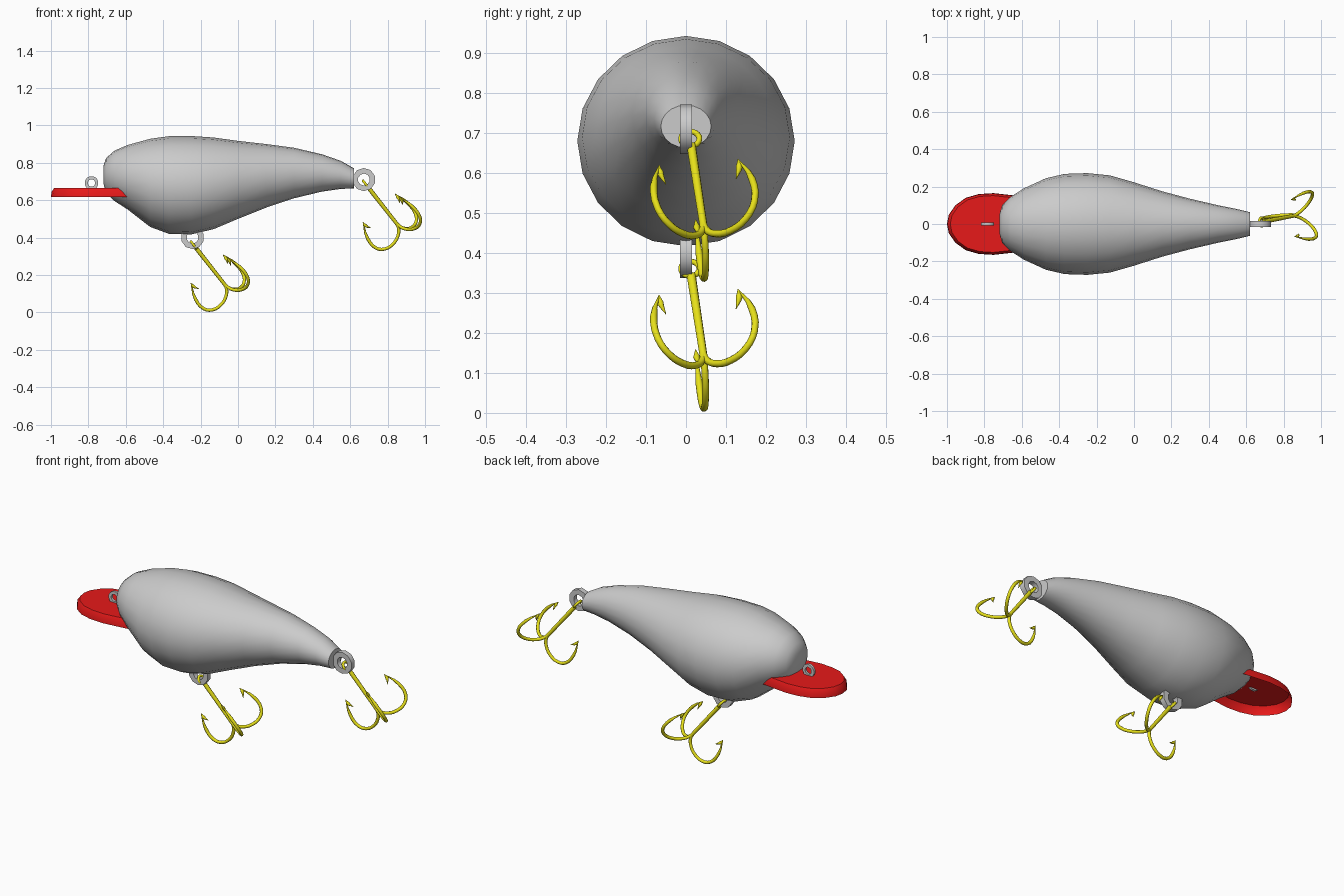
import bpy, bmesh, math
from mathutils import Vector

if "Cube" in bpy.data.objects:
    bpy.data.objects.remove(bpy.data.objects["Cube"])


def material(name, color):
    m = bpy.data.materials.new(name)
    m.diffuse_color = color
    m.use_nodes = True
    m.node_tree.nodes["Principled BSDF"].inputs["Base Color"].default_value = m.diffuse_color
    return m


def add_object(name, data, mat=None, angle=40):
    ob = bpy.data.objects.new(name, data)
    bpy.context.collection.objects.link(ob)
    bpy.ops.object.select_all(action='DESELECT')
    ob.select_set(True)
    bpy.context.view_layer.objects.active = ob
    if ob.type == 'CURVE':
        bpy.ops.object.convert(target='MESH')
        ob = bpy.context.view_layer.objects.active
    if mat:
        ob.data.materials.append(mat)
    bpy.ops.object.shade_smooth_by_angle(angle=math.radians(angle))
    return ob


def loft(name, rings, cap_start, cap_end, mat=None, angle=40):
    bm = bmesh.new()
    loops = [[bm.verts.new(p) for p in ring] for ring in rings]
    n = len(loops[0])
    for a, b in zip(loops, loops[1:]):
        for i in range(n):
            j = (i + 1) % n
            bm.faces.new((a[i], a[j], b[j], b[i]))
    if cap_start:
        bm.faces.new(loops[0][::-1])
    if cap_end:
        bm.faces.new(loops[-1])
    bmesh.ops.recalc_face_normals(bm, faces=bm.faces)
    me = bpy.data.meshes.new(name)
    bm.to_mesh(me)
    bm.free()
    return add_object(name, me, mat, angle)


red = material("red", (0.8, 0.01, 0.01, 1))
yellow = material("yellow", (0.8, 0.75, 0.01, 1))

# Body: elliptical sections given as x, bottom z, top z, half width
sections = [(-0.72, 0.69, 0.78, 0.05), (-0.705, 0.64, 0.825, 0.10),
            (-0.66, 0.595, 0.865, 0.145), (-0.59, 0.55, 0.895, 0.19),
            (-0.47, 0.457, 0.928, 0.245), (-0.37, 0.42, 0.942, 0.268),
            (-0.25, 0.417, 0.943, 0.272), (-0.13, 0.445, 0.935, 0.26),
            (0.0, 0.50, 0.917, 0.223), (0.15, 0.56, 0.90, 0.175),
            (0.30, 0.61, 0.88, 0.135), (0.45, 0.646, 0.845, 0.10),
            (0.55, 0.66, 0.81, 0.08), (0.62, 0.663, 0.77, 0.063)]
rings = []
for x, lo, hi, w in sections:
    rings.append([(x, w * math.sin(math.tau * i / 20),
                   (lo + hi) / 2 + (hi - lo) / 2 * math.cos(math.tau * i / 20))
                  for i in range(20)])
loft("body", rings, True, True)

# Diving lip: flat top with a flared rim, open underneath
half = [(-1, 0), (-0.99, 0.05), (-0.955, 0.10), (-0.90, 0.14), (-0.83, 0.16),
        (-0.75, 0.165), (-0.66, 0.155), (-0.58, 0.145)]
outline = half + [(x, -y) for x, y in half[:0:-1]]


def lip_ring(scale, z):
    return [(-0.78 + (x + 0.78) * scale, y * scale, z) for x, y in outline]


loft("diving_lip", [lip_ring(1, 0.617), lip_ring(0.985, 0.645), lip_ring(0.92, 0.665)],
     False, True, red, 30)


# Wire rings fixed to the body
def eyelet(name, x, z, inner, outer, depth, sides):
    prof = [(inner, -depth), (outer, -depth), (outer, depth), (inner, depth)]
    rings = []
    for i in range(sides + 1):
        t = math.tau * (i + 0.5) / sides
        rings.append([(x + r * math.cos(t), y, z + r * math.sin(t)) for r, y in prof])
    ob = loft(name, rings, False, False, None, 50)
    bm = bmesh.new()
    bm.from_mesh(ob.data)
    bmesh.ops.remove_doubles(bm, verts=bm.verts, dist=1e-5)
    bm.to_mesh(ob.data)
    bm.free()


eyelet("line_eyelet", -0.783, 0.692, 0.02, 0.037, 0.007, 12)
eyelet("belly_eyelet", -0.243, 0.40, 0.032, 0.062, 0.015, 10)
eyelet("tail_eyelet", 0.673, 0.71, 0.032, 0.062, 0.015, 10)

# Treble hook: eye, shank, three prongs with barbs
crv = bpy.data.curves.new("hook_wire", 'CURVE')
crv.dimensions = '3D'
crv.bevel_depth = 0.009
crv.bevel_resolution = 2
crv.resolution_u = 3
crv.use_fill_caps = True


def wire(points, radii=None, cyclic=False):
    s = crv.splines.new('BEZIER')
    s.bezier_points.add(len(points) - 1)
    s.use_cyclic_u = cyclic
    for i, (bp, p) in enumerate(zip(s.bezier_points, points)):
        bp.co = p
        bp.handle_left_type = bp.handle_right_type = 'AUTO'
        bp.radius = radii[i] if radii else 1


base = Vector((-0.06, 0.045, 0.135))
top = Vector((-0.225, 0.013, 0.345))
d = (base - top).normalized()
side = Vector((0, 1, 0))
side = (side - d * side.dot(d)).normalized()
eye = top - d * 0.02
wire([eye + 0.023 * (d * math.cos(t) + side * math.sin(t))
      for t in (math.tau * k / 6 for k in range(6))], [0.8] * 6, True)
wire([top, base], [1.3, 1.1])

bend = [(0, -0.02), (0.006, 0.005), (0.035, 0.037), (0.083, 0.055), (0.135, 0.048),
        (0.168, 0.015), (0.171, -0.055), (0.137, -0.138)]
barb = [(0.137, -0.138), (0.138, -0.115), (0.122, -0.085)]
for r in ((-0.77, -0.03, -0.63), (0.47, 0.74, 0.48), (0.61, -0.70, 0.38)):
    r = Vector(r)
    r = (r - d * r.dot(d)).normalized()
    wire([base + r * a + d * b for a, b in bend], [1] * 7 + [0.15])
    wire([base + r * a + d * b for a, b in barb], [0.15, 1, 0.1])

hook = add_object("belly_hook", crv, yellow, 60)
tail = hook.copy()
tail.name = "tail_hook"
tail.location = (0.92, 0, 0.325)
bpy.context.collection.objects.link(tail)
